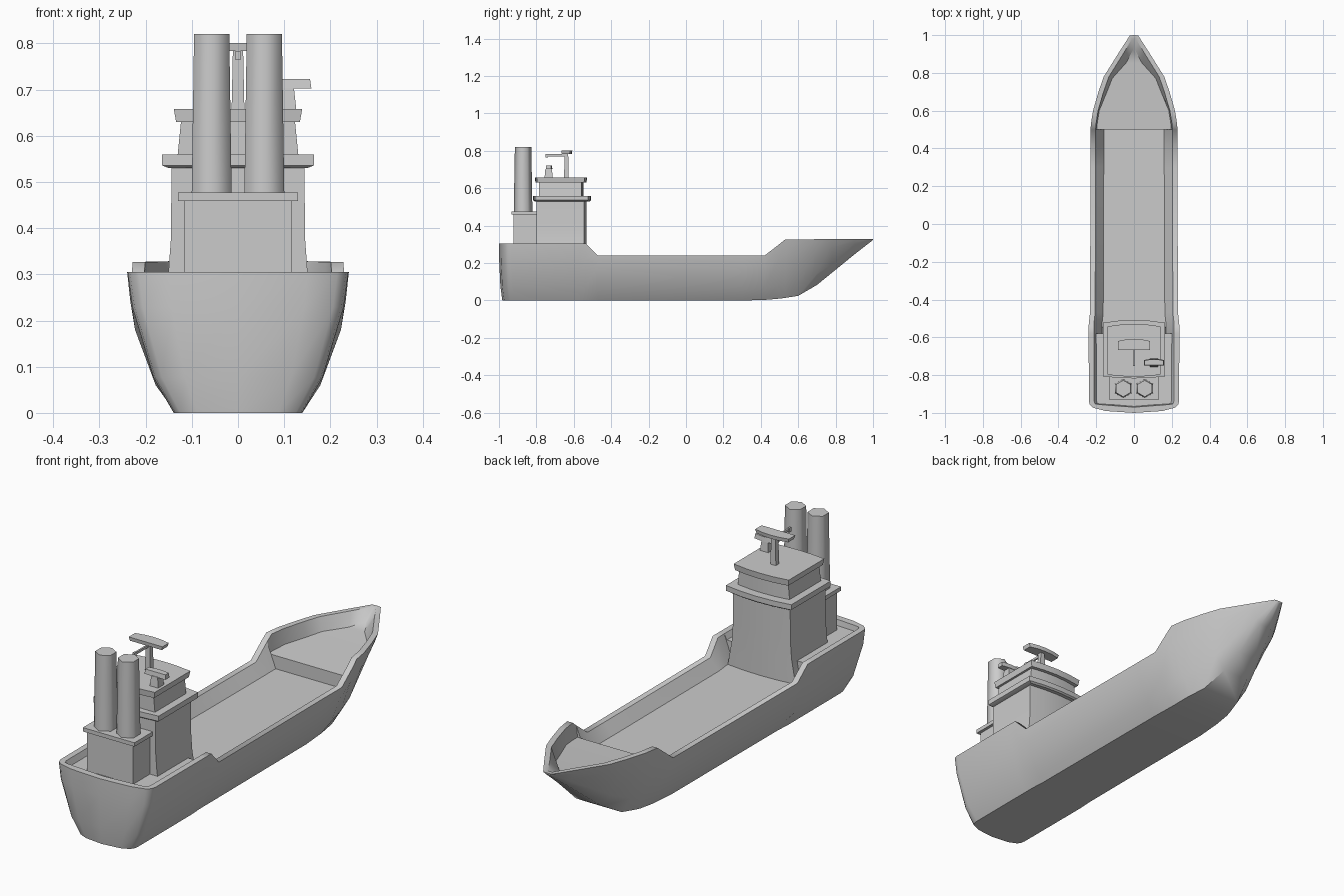
import bpy, bmesh, math

if "Cube" in bpy.data.objects:
    bpy.data.objects.remove(bpy.data.objects["Cube"])


def finish(name, bm, angle):
    bmesh.ops.remove_doubles(bm, verts=bm.verts, dist=1e-5)
    bmesh.ops.recalc_face_normals(bm, faces=bm.faces)
    me = bpy.data.meshes.new(name)
    bm.to_mesh(me)
    bm.free()
    ob = bpy.data.objects.new(name, me)
    bpy.context.collection.objects.link(ob)
    bpy.ops.object.select_all(action='DESELECT')
    bpy.context.view_layer.objects.active = ob
    ob.select_set(True)
    bpy.ops.object.shade_smooth_by_angle(angle=math.radians(angle))
    return ob


def loft(name, rings, angle=30, caps=True):
    """Skin a list of closed rings."""
    bm = bmesh.new()
    vs = [[bm.verts.new(p) for p in r] for r in rings]
    n = len(rings[0])
    for a, b in zip(vs, vs[1:]):
        for i in range(n):
            j = (i + 1) % n
            bm.faces.new((a[i], a[j], b[j], b[i]))
    if caps:
        bm.faces.new(vs[0])
        bm.faces.new(vs[-1])
    return finish(name, bm, angle)


def stack(name, levels, y0, y1, x=0, bow_front=0.0, bow_back=0.0):
    """Tower of rectangles (z, half width, y growth) with bowed ends."""
    rings = []
    for z, hx, g in levels:
        left, right = [], []
        for i in range(5):
            t = i / 2 - 1
            k = 1 - t * t
            left.append((x + t * hx, y0 - g - bow_back * k, z))
            right.append((x - t * hx, y1 + g + bow_front * k, z))
        if not (bow_front or bow_back):
            left, right = left[::4], right[::4]
        rings.append(left + right)
    return loft(name, rings)


def section(y, hw, keel=0, top=.24, deck=.19, full=1, inset=.07, rim_shift=0, deck_shift=0):
    """Hull cross-section: bottom, bilge, side, rim, inner rim, deck edge."""
    pts = []
    for frac, vee, fat in ((0, 0, .58), (.25, .33, .765), (.75, .82, .957), (1, 1, 1)):
        w = hw * (vee + (fat - vee) * full)
        rake = 0.018 * (1 - frac) ** 3 if y < -0.9 else 0
        pts.append((w, y + rake, keel + (top - keel) * frac))
    pts.append((max(hw - .027, hw * .5), y + rim_shift, top))
    pts.append((max(hw - inset, hw * .25), y + deck_shift, deck))
    return pts + [(-p[0], p[1], p[2]) for p in reversed(pts)]


# rounded stern with raised aft deck
rings = []
for y, hw in ((-1, 0), (-.99, .15), (-.973, .215), (-.957, .234), (-.935, .239), (-.58, .24)):
    shift = .03 * (1 - (hw / .24) ** 8)
    rings.append(section(y, hw, top=.305, deck=.28, inset=.04,
                         rim_shift=shift, deck_shift=shift * 1.15))
# low main deck
rings += [section(-.58, .24, top=.305), section(-.535, .24, top=.305),
          section(-.47, .233), section(.3, .23), section(.42, .23, .003, full=.95),
          section(.5, .23, .01, .302, full=.9)]
# raked bow with raised foredeck
for y, hw, keel, full in ((.5, .23, .01, .9), (.53, .228, .014, .86), (.6, .217, .025, .76),
                          (.7, .188, .083, .6), (.78, .16, .148, .5), (.9, .085, .246, .45),
                          (.998, .022, .322, .4), (1, 0, .323, 0)):
    rings.append(section(y, hw, keel, .302 if y == .5 else .322 + .008 * y,
                         .25 + .066 * (y - .5), full, .033 if y < .7 else .045,
                         -.02 * max(0, y - .9) / .1, -.3 * max(0, y - .75)))
loft("hull", rings, angle=46, caps=False)

# deckhouse, bridge deck, wheelhouse and roof
stack("deckhouse", [(.18, .172, 0), (.25, .16, 0), (.30, .151, 0), (.38, .145, 0),
                    (.54, .144, 0)], -.80, -.545, bow_front=.012)
stack("bridge_deck", [(.53, .15, 0), (.536, .165, .007), (.56, .165, .007)],
      -.80, -.53, bow_front=.015, bow_back=.01)
stack("wheelhouse", [(.555, .131, 0), (.635, .123, 0)], -.785, -.56, bow_front=.012)
stack("wheelhouse_roof", [(.63, .134, 0), (.658, .139, .003)],
      -.795, -.545, bow_front=.013, bow_back=.01)

# funnel casing
stack("funnel_casing", [(.27, .116, 0), (.465, .116, 0)], -.922, -.79)
stack("casing_top", [(.459, .13, 0), (.477, .13, 0)], -.932, -.79)

# twin six-sided funnels
for side, label in ((-1, "left"), (1, "right")):
    hexes = [[(side * .057 + r * math.cos(a), -.871 + r * math.sin(a), z)
              for a in (math.radians(30 + 60 * i) for i in range(6))]
             for z, r in ((.47, .050), (.82, .044))]
    loft("funnel_" + label, hexes, angle=68)

# main mast with scanner bar and trailing arm
stack("mast_post", [(.65, .014, .003), (.79, .011, 0)], -.649, -.63)
stack("mast_scanner", [(.784, .08, 0), (.801, .085, .002)], -.664, -.622, bow_front=.012)
stack("mast_arm", [(.771, .004, 0), (.782, .004, 0)], -.75, -.64)
stack("mast_lamp", [(.764, .005, 0), (.784, .005, 0)], -.752, -.738)

# secondary radar
stack("radar_base", [(.65, .022, .005), (.704, .016, 0)], -.752, -.717, x=.105)
stack("radar_bar", [(.702, .053, .003), (.723, .05, 0)], -.747, -.723, x=.106, bow_front=.006)
